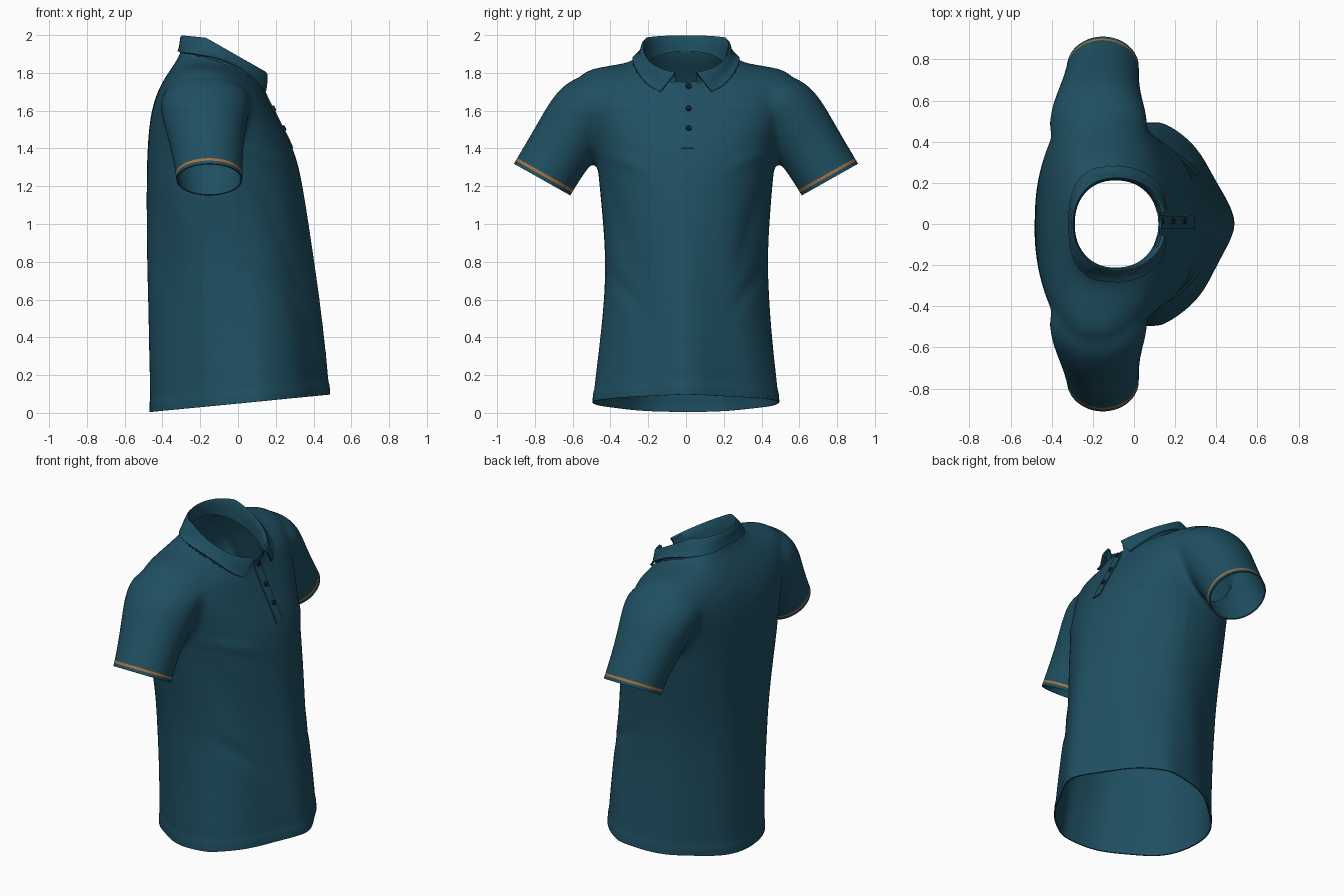
import bpy, bmesh, math
from mathutils import Vector
from mathutils.bvhtree import BVHTree

if "Cube" in bpy.data.objects:
    bpy.data.objects.remove(bpy.data.objects["Cube"])


def material(name, rgb):
    m = bpy.data.materials.new(name)
    m.diffuse_color = (*rgb, 1)
    m.use_nodes = True
    m.node_tree.nodes["Principled BSDF"].inputs["Base Color"].default_value = m.diffuse_color
    return m


TEAL = material("teal fabric", (0.0135, 0.078, 0.120))
ORANGE = material("orange trim", (0.40, 0.165, 0.05))
DARK = material("dark buttons", (0.006, 0.016, 0.024))


def make_object(name, bm, mats):
    me = bpy.data.meshes.new(name)
    bm.to_mesh(me)
    bm.free()
    ob = bpy.data.objects.new(name, me)
    bpy.context.collection.objects.link(ob)
    for m in mats:
        me.materials.append(m)
    return ob


def bake(ob, angle=40):
    # apply all modifiers and shade smooth with sharp edges kept
    dg = bpy.context.evaluated_depsgraph_get()
    me = bpy.data.meshes.new_from_object(ob.evaluated_get(dg))
    ob.modifiers.clear()
    ob.data = me
    me.shade_smooth()
    me.set_sharp_from_angle(angle=math.radians(angle))


def skin(bm, rows, closed):
    vr = [[bm.verts.new(p) for p in r] for r in rows]
    n = len(vr[0])
    for a, b in zip(vr, vr[1:]):
        for i in range(n if closed else n - 1):
            j = (i + 1) % n
            bm.faces.new((a[i], a[j], b[j], b[i]))
    if closed:
        bm.faces.new(vr[0][::-1])
        bm.faces.new(vr[-1])


def power(v, e):
    return math.copysign(abs(v) ** e, v)


# torso rings: back x, back z, front x, front z, half width, side z, side x, front and back roundness
TORSO = [
    (-.47, -.20, .495, -.20, .52, -.20, .12, 1.4, 1.85), (-.47, -.08, .49, -.08, .51, -.08, .12, 1.4, 1.85),
    (-.475, .10, .485, .10, .50, .10, .12, 1.4, 1.85), (-.48, .40, .455, .40, .46, .40, .09, 1.5, 1.95),
    (-.485, .75, .41, .75, .425, .75, .03, 1.65, 2.2), (-.485, 1.0, .375, 1.0, .44, 1.0, -.03, 1.85, 2.5),
    (-.485, 1.25, .337, 1.25, .465, 1.27, -.08, 2, 2.8), (-.48, 1.40, .30, 1.39, .485, 1.45, -.11, 2.1, 2.9),
    (-.47, 1.53, .237, 1.51, .54, 1.60, -.14, 2.1, 2.9), (-.45, 1.64, .185, 1.61, .59, 1.735, -.17, 2, 2.7),
    (-.41, 1.74, .15, 1.68, .55, 1.82, -.18, 2, 2.5), (-.35, 1.83, .135, 1.71, .38, 1.84, -.18, 2, 2.4),
    (-.30, 1.90, .125, 1.75, .243, 1.867, -.17, 2, 2.4), (-.285, 2.0, .12, 1.87, .225, 1.97, -.13, 2, 2.4),
    (-.285, 2.1, .12, 2.0, .225, 2.08, -.13, 2, 2.4)]
# sleeve rings: centre x, y, z, half depth, half height
SLEEVE = [(-.17, .31, 1.68, .17, .12), (-.17, .44, 1.675, .25, .18), (-.175, .542, 1.58, .233, .192),
          (-.17, .612, 1.473, .207, .184), (-.16, .69, 1.354, .187, .175), (-.15, .76, 1.24, .177, .174),
          (-.15, .80, 1.17, .175, .175), (-.15, .83, 1.11, .175, .175)]
CUFF_DIR = Vector((0, .49, -.87)).normalized()
SEG = 40

bm = bmesh.new()
rows = []
for xb, zb, xf, zf, w, zs, xs, pf, pb in TORSO:
    row = []
    for i in range(SEG):
        t = 2 * math.pi * i / SEG
        c, s = math.cos(t), math.sin(t)
        q, end, ze = (pf, xf, zf) if c > 0 else (pb, xb, zb)
        row.append((xs + abs(end - xs) * power(c, 2 / q), w * power(s, 2 / q), zs + (ze - zs) * c * c))
    rows.append(row)
skin(bm, rows, True)
for side in (1, -1):
    rows = []
    for k, (cx, cy, cz, rx, rh) in enumerate(SLEEVE):
        blend = min(1, k / 4)
        d = (Vector((0, .75, -.66)) * (1 - blend) + CUFF_DIR * blend).normalized()
        up = Vector((0, -d.z, d.y))
        row = []
        for i in range(28):
            t = 2 * math.pi * i / 28
            v = Vector((cx, cy, cz)) + Vector((1, 0, 0)) * rx * math.cos(t) + up * rh * math.sin(t)
            row.append((v.x, v.y * side, v.z))
        rows.append(row)
    skin(bm, rows, True)
bmesh.ops.recalc_face_normals(bm, faces=bm.faces)

# fuse torso and sleeves into one cloth surface
shirt = make_object("shirt_body", bm, [TEAL, ORANGE])
shirt.modifiers.new("sub", 'SUBSURF').levels = 2
rm = shirt.modifiers.new("fuse", 'REMESH')
rm.mode, rm.voxel_size = 'VOXEL', 0.017
sm = shirt.modifiers.new("soften", 'SMOOTH')
sm.factor, sm.iterations = 0.5, 16
bake(shirt)

bm = bmesh.new()
bm.from_mesh(shirt.data)
bm.normal_update()


def bump(p, a, b, width):
    # soft ridge along the segment a-b, seen along x
    a, b, p = Vector(a), Vector(b), Vector((abs(p.y), p.z))
    t = max(0, min(1, (p - a).dot(b - a) / (b - a).length_squared))
    return math.exp(-((p - a.lerp(b, t)).length / width) ** 2) * math.sin(math.pi * (0.1 + 0.8 * t))


# draped folds
moves = []
for v in bm.verts:
    p = v.co
    fade = max(0, min(1, (1.25 - p.z) / .6))
    d = 0.006 * fade * math.sin(7 * math.atan2(p.y, p.x) + 1.5 * p.z + 1.2)
    if p.x > 0:
        d += 0.008 * bump(p, (.42, 1.38), (.2, 1.28), .035) - 0.010 * bump(p, (.44, 1.3), (.26, .7), .05)
        d -= 0.010 * bump(p, (.40, .75), (.25, .55), .04)
    moves.append(v.normal * d)
for v, m in zip(bm.verts, moves):
    v.co += m


def cut(test, co, no, clear):
    faces = [f for f in bm.faces if test(f.calc_center_median())]
    geom = set(faces)
    for f in faces:
        geom.update(f.verts)
        geom.update(f.edges)
    bmesh.ops.bisect_plane(bm, geom=list(geom), plane_co=co, plane_no=no, clear_outer=clear)


# hem opening and turned hem band
hem_no, hem_co = Vector((.097, 0, -1)).normalized(), Vector((0, 0, .05))
low = lambda c: c.z < .4
cut(low, hem_co, hem_no, True)
bm.normal_update()
for v in bm.verts:
    h = (hem_co - v.co).dot(hem_no)
    if h < .07:
        v.co += Vector((v.normal.x, v.normal.y, 0)) * .004 * min(1, (.07 - h) / .02)
# neck opening
cut(lambda c: ((c.x + .09) / .26) ** 2 + (c.y / .262) ** 2 < 1 and c.z > 1.6,
    Vector((-.3, 0, 1.94)), Vector((.44, 0, 1)), True)
# sleeve openings and cuff stripes
for side in (1, -1):
    no = Vector((0, CUFF_DIR.y * side, CUFF_DIR.z))
    co = Vector((-.15, .765 * side, 1.237))
    arm = lambda c: c.y * side > .53 and c.z > .95
    cut(arm, co, no, True)
    for off in (.019, .034):
        cut(arm, co - no * off, no, False)
    for f in bm.faces:
        c = f.calc_center_median()
        if arm(c) and .019 < (co - c).dot(no) < .034:
            f.material_index = 1
bm.normal_update()
tree = BVHTree.FromBMesh(bm)
bm.to_mesh(shirt.data)
bm.free()
so = shirt.modifiers.new("cloth", 'SOLIDIFY')
so.thickness, so.offset, so.material_offset = .008, -1, -1
bake(shirt)

# collar: stand, fold and leaf swept round the neck
bm = bmesh.new()
rows = []
for kind, f in [(0, 0), (0, .5), (0, .9), (1, 0), (2, .1), (2, .4), (2, .7), (2, 1)]:
    row = []
    for i in range(65):
        u = -1 + i / 32
        front = math.radians(13 + (17 * f if kind == 2 else 0))
        t = math.pi + u * (math.pi - front)
        c, s = power(math.cos(t), .92), power(math.sin(t), .92)
        spread = .012 + .022 * f if kind == 2 else (.004 if kind else -.006 * (1 - f))
        rx = (.24 if kind else .215 + .02 * f) if c > 0 else .205
        x = -.09 + c * (rx + spread * (.5 if c < 0 else .8))
        y = s * (.222 + spread)
        top = min(1.885 - .57 * x, 1.985 - .1 * (x + .2))
        base = 1.772 - .466 * x
        if kind == 0:
            z = base + .005 + (top - base - .005) * f
        else:
            z = top + (base - .005 - top) * f
        p = Vector((x, y, z))
        if kind == 2 and f > .3:
            loc, nor, _, _ = tree.find_nearest(p)
            gap = (p - loc).dot(nor)
            if gap < .012 and (p - loc).length < .08:
                p += nor * (.012 - gap)
        row.append(p)
    rows.append(row)
skin(bm, rows, False)
bmesh.ops.recalc_face_normals(bm, faces=bm.faces)
collar = make_object("collar", bm, [TEAL])
so = collar.modifiers.new("cloth", 'SOLIDIFY')
so.thickness, so.offset = .008, 0
bake(collar, 50)


def chest(y, z):
    loc, nor, _, _ = tree.ray_cast(Vector((1, y, z)), Vector((-1, 0, 0)))
    if loc is None or loc.x < 0:
        return Vector((.125, y, z)), Vector((.9, 0, .43))
    return loc, nor


# button placket laid on the chest
bm = bmesh.new()
rows = []
for k in range(19):
    z = 1.40 + .345 * k / 18
    rows.append([chest(y, z)[0] + Vector((.002, 0, 0)) for y in (-.024, -.008, .008, .024, .04)])
skin(bm, rows, False)
placket = make_object("placket", bm, [TEAL])
so = placket.modifiers.new("cloth", 'SOLIDIFY')
so.thickness, so.offset = .008, 0
bake(placket)

# buttons
for k, z in enumerate((1.73, 1.61, 1.505)):
    loc, nor = chest(.014, z)
    bm = bmesh.new()
    bmesh.ops.create_cone(bm, cap_ends=True, segments=20, radius1=.017, radius2=.014, depth=.012)
    b = make_object(f"button_{k + 1}", bm, [DARK])
    b.location = loc + nor * .008
    b.rotation_euler = nor.to_track_quat('Z', 'Y').to_euler()
    bake(b)
